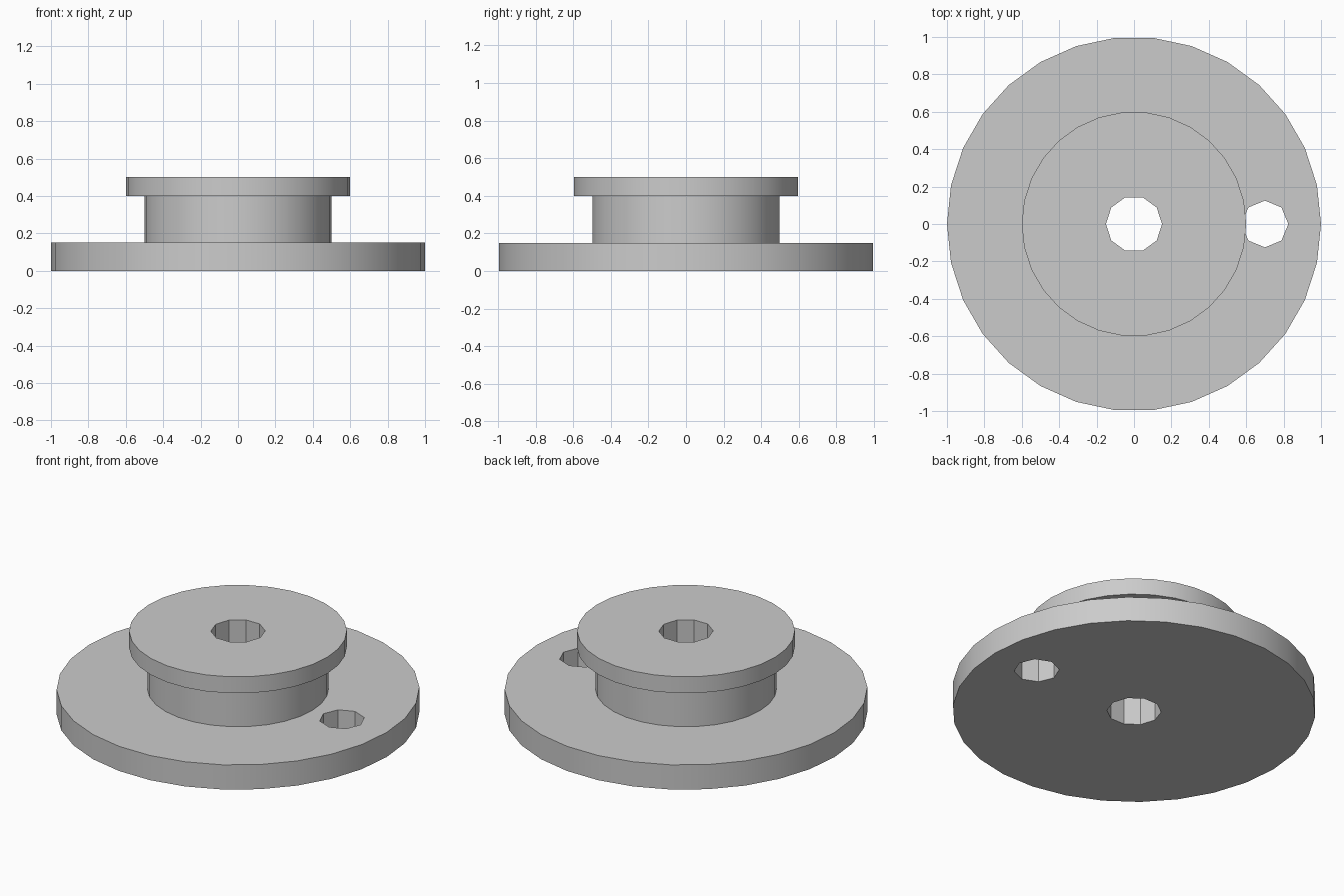
import bpy
import bmesh
from math import cos, sin, radians, tau

cube = bpy.data.objects.get("Cube")
if cube:
    bpy.data.objects.remove(cube, do_unlink=True)

# Single grey material
grey = bpy.data.materials.new("plain grey")
grey.use_nodes = True
colour = (0.6, 0.6, 0.6, 1.0)
grey.diffuse_color = colour
grey.node_tree.nodes["Principled BSDF"].inputs["Base Color"].default_value = colour


def turned_solid(name, profile, sides, centre_x=0.0):
    """Closed solid turned around z from (radius, height) points, bottom to top."""
    bm = bmesh.new()
    rings = [[bm.verts.new((centre_x + r * cos(tau * i / sides),
                            r * sin(tau * i / sides), z))
              for i in range(sides)] for r, z in profile]
    for low, high in zip(rings, rings[1:]):
        for i in range(sides):
            j = (i + 1) % sides
            bm.faces.new((low[i], low[j], high[j], high[i]))
    bm.faces.new(rings[0][::-1])
    bm.faces.new(rings[-1])
    bmesh.ops.recalc_face_normals(bm, faces=bm.faces[:])
    mesh = bpy.data.meshes.new(name)
    bm.to_mesh(mesh)
    bm.free()
    mesh.materials.append(grey)
    obj = bpy.data.objects.new(name, mesh)
    bpy.context.collection.objects.link(obj)
    return obj


# Wide base plate, narrower hub and overhanging top flange in one body
body = turned_solid("flanged_hub", [
    (1.0, 0.0), (1.0, 0.15),
    (0.5, 0.15), (0.5, 0.4),
    (0.6, 0.4), (0.6, 0.5)], 30)

# Centre bore through everything, and an offset hole through the plate only
cutters = [
    turned_solid("centre_bore", [(0.15, -0.1), (0.15, 0.6)], 10),
    turned_solid("offset_hole", [(0.125, -0.1), (0.125, 0.25)], 8, 0.7),
]

bpy.ops.object.select_all(action="DESELECT")
body.select_set(True)
bpy.context.view_layer.objects.active = body
for cutter in cutters:
    cutter.hide_render = True
    mod = body.modifiers.new(cutter.name, "BOOLEAN")
    mod.operation = "DIFFERENCE"
    mod.solver = "EXACT"
    mod.object = cutter
    bpy.ops.object.modifier_apply(modifier=mod.name)
    bpy.data.objects.remove(cutter, do_unlink=True)

# Rounded outer walls, crisp rims and faceted holes
bpy.ops.object.shade_smooth_by_angle(angle=radians(30))
